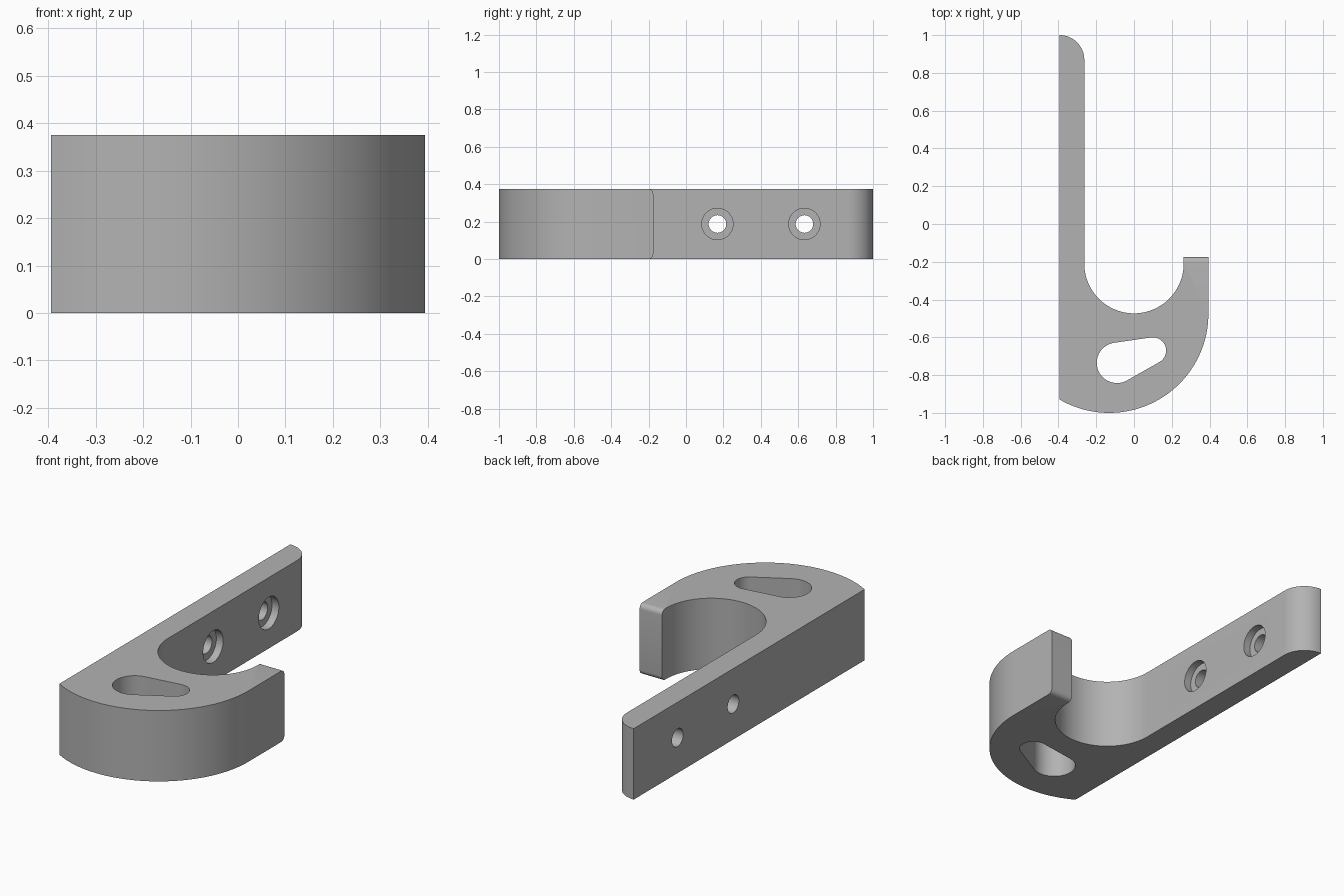
import bpy, bmesh
from math import sin, cos, radians, asin, atan2, hypot, degrees
from mathutils import Matrix

cube = bpy.data.objects.get("Cube")
if cube:
    bpy.data.objects.remove(cube, do_unlink=True)

HALF = 0.394      # half width
HEIGHT = 0.375
WALL = 0.131      # plate and tip thickness
TIP_Y = -0.175

grey = bpy.data.materials.new("plain grey")
grey.use_nodes = True
grey.diffuse_color = (0.45, 0.45, 0.45, 1)
grey.node_tree.nodes["Principled BSDF"].inputs["Base Color"].default_value = grey.diffuse_color


def arc(cx, cy, r, start, end, steps):
    angles = [radians(start + (end - start) * i / steps) for i in range(steps + 1)]
    return [(cx + r * cos(a), cy + r * sin(a)) for a in angles]


def make_object(name, bm):
    bmesh.ops.recalc_face_normals(bm, faces=bm.faces)
    mesh = bpy.data.meshes.new(name)
    bm.to_mesh(mesh)
    bm.free()
    mesh.materials.append(grey)
    obj = bpy.data.objects.new(name, mesh)
    bpy.context.collection.objects.link(obj)
    return obj


def prism(outline, z0, z1):
    bm = bmesh.new()
    face = bm.faces.new([bm.verts.new((x, y, z0)) for x, y in outline])
    out = bmesh.ops.extrude_face_region(bm, geom=[face])
    top = [v for v in out["geom"] if isinstance(v, bmesh.types.BMVert)]
    bmesh.ops.translate(bm, verts=top, vec=(0, 0, z1 - z0))
    return bm


def cut(target, cutter):
    cutter.hide_render = True
    mod = target.modifiers.new("cut", "BOOLEAN")
    mod.operation = "DIFFERENCE"
    mod.solver = "EXACT"
    mod.object = cutter
    bpy.context.view_layer.objects.active = target
    bpy.ops.object.modifier_apply(modifier=mod.name)
    bpy.data.objects.remove(cutter, do_unlink=True)


# Hook outline: rounded plate end, straight back, curved belly, tip, inner bowl
belly_r = 0.525
belly_x, belly_y = HALF - belly_r, -1 + belly_r
corner = degrees(atan2(-(belly_r**2 - (HALF + belly_x)**2) ** 0.5, -HALF - belly_x))
outline = arc(-HALF, 1 - WALL, WALL, 0, 90, 16)
outline += arc(belly_x, belly_y, belly_r, corner, 0, 48)
outline += [(HALF, TIP_Y), (HALF - WALL, TIP_Y)]
outline += arc(0, -0.21, HALF - WALL, 0, -180, 48)
bm = prism(outline, 0, HEIGHT)

# Rounded upper and lower edges of the tip
tip_edges = [e for e in bm.edges
             if all(abs(v.co.y - TIP_Y) < 1e-4 and v.co.x > 0 for v in e.verts)
             and abs(e.verts[0].co.z - e.verts[1].co.z) < 1e-4]
bmesh.ops.bevel(bm, geom=tip_edges, offset=0.027, segments=6, profile=0.5, affect="EDGES")
hook = make_object("hook_body", bm)

# Teardrop slot through the belly
ax, ay, ar = -0.09, -0.735, 0.107
bx, by, br = 0.1, -0.67, 0.07
lean = degrees(atan2(by - ay, bx - ax))
spread = 90 - degrees(asin((ar - br) / hypot(bx - ax, by - ay)))
slot = arc(bx, by, br, lean - spread, lean + spread, 24)
slot += arc(ax, ay, ar, lean + spread, lean + 360 - spread, 28)
cut(hook, make_object("slot_cutter", prism(slot, -0.1, HEIGHT + 0.1)))

# Counterbored screw holes through the plate
inner_x = WALL - HALF
for y in (0.168, 0.633):
    for radius, x0 in ((0.084, inner_x - 0.04), (0.047, -HALF - 0.1)):
        x1 = inner_x + 0.05
        bm = bmesh.new()
        bmesh.ops.create_cone(
            bm, cap_ends=True, segments=40, radius1=radius, radius2=radius, depth=x1 - x0,
            matrix=Matrix.Translation(((x0 + x1) / 2, y, HEIGHT / 2))
            @ Matrix.Rotation(radians(90), 4, "Y"))
        cut(hook, make_object("screw_cutter", bm))

bpy.ops.object.select_all(action="DESELECT")
hook.select_set(True)
bpy.context.view_layer.objects.active = hook
bpy.ops.object.shade_smooth_by_angle(angle=radians(30))
